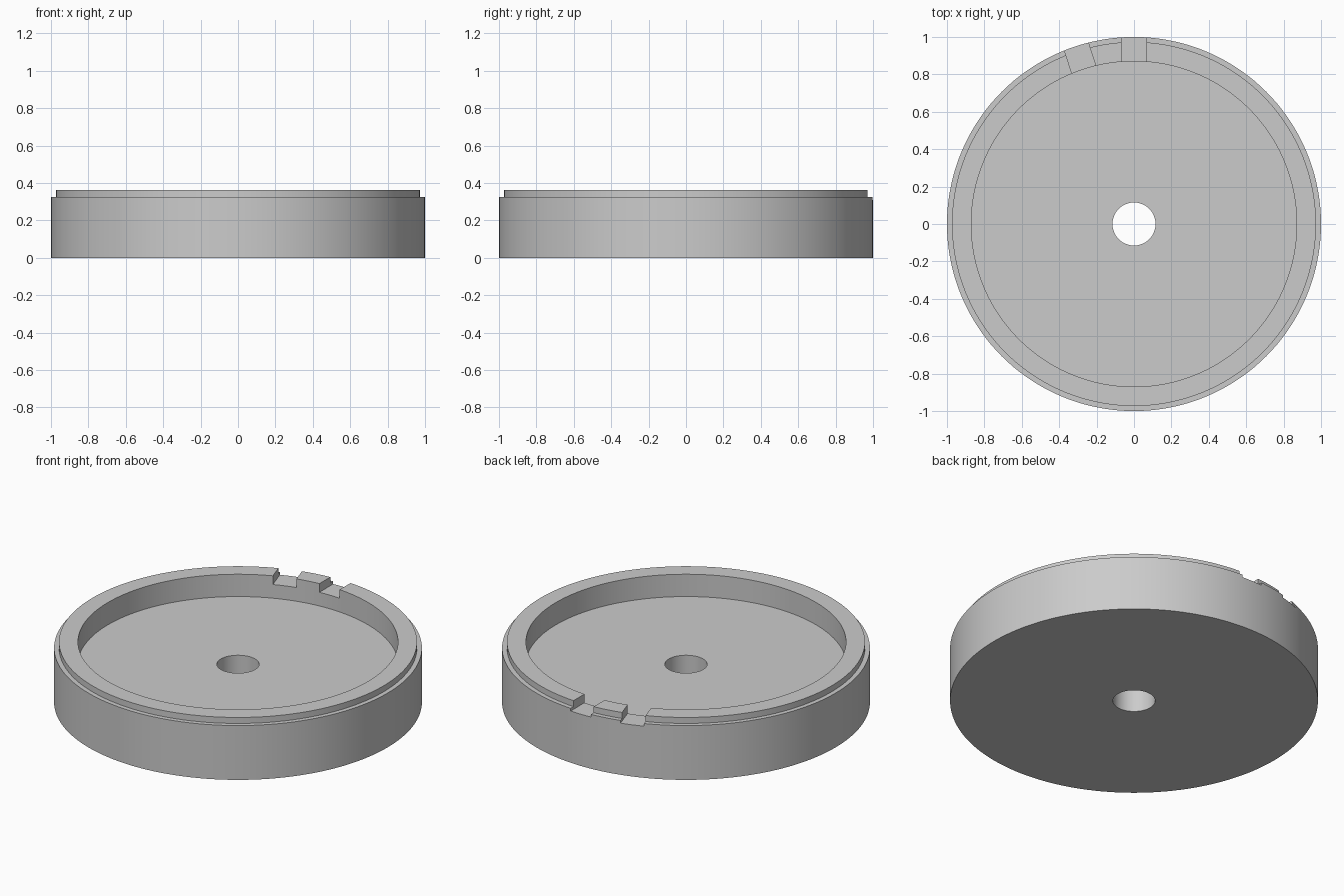
import bpy
import bmesh
from math import radians, pi
from mathutils import Matrix

cube = bpy.data.objects.get("Cube")
if cube:
    bpy.data.objects.remove(cube, do_unlink=True)

SEGMENTS = 144
HEIGHT, LEDGE, FLOOR, NOTCH = 0.362, 0.326, 0.228, 0.31
OUTER, LIP, INNER, HOLE = 1.0, 0.973, 0.87, 0.115

grey = bpy.data.materials.new("plain grey")
grey.use_nodes = True
colour = (0.6, 0.6, 0.6, 1)
grey.diffuse_color = colour
grey.node_tree.nodes["Principled BSDF"].inputs["Base Color"].default_value = colour


def make_object(name, bm):
    bmesh.ops.recalc_face_normals(bm, faces=bm.faces)
    mesh = bpy.data.meshes.new(name)
    bm.to_mesh(mesh)
    bm.free()
    mesh.materials.append(grey)
    obj = bpy.data.objects.new(name, mesh)
    bpy.context.collection.objects.link(obj)
    return obj


def lathe(name, profile):
    """Revolve a closed (radius, height) profile about z."""
    bm = bmesh.new()
    verts = [bm.verts.new((r, 0, z)) for r, z in profile]
    edges = [bm.edges.new((a, b)) for a, b in zip(verts, verts[1:] + verts[:1])]
    bmesh.ops.spin(bm, geom=verts + edges, cent=(0, 0, 0), axis=(0, 0, 1),
                   angle=2 * pi, steps=SEGMENTS, use_merge=True)
    bmesh.ops.remove_doubles(bm, verts=bm.verts, dist=0.0001)
    return make_object(name, bm)


# Shallow dish with a stepped lip and a centre bore
dish = lathe("dish", [
    (HOLE, 0), (OUTER, 0), (OUTER, LEDGE), (LIP, LEDGE),
    (LIP, HEIGHT), (INNER, HEIGHT), (INNER, FLOOR), (HOLE, FLOOR)])

# Two locking notches through the back of the lip
bpy.context.view_layer.objects.active = dish
dish.select_set(True)
for angle in (0, 18):
    bm = bmesh.new()
    bmesh.ops.create_cube(bm, size=1, matrix=(
        Matrix.Rotation(radians(angle), 4, 'Z')
        @ Matrix.Translation((0, 0.95, NOTCH + 0.1))
        @ Matrix.Diagonal((0.134, 0.3, 0.2, 1))))
    cutter = make_object("notch_cutter", bm)
    cutter.hide_render = True
    cut = dish.modifiers.new("notch", 'BOOLEAN')
    cut.operation = 'DIFFERENCE'
    cut.solver = 'EXACT'
    cut.object = cutter
    bpy.ops.object.modifier_apply(modifier=cut.name)
    bpy.data.objects.remove(cutter, do_unlink=True)

bpy.ops.object.shade_smooth_by_angle(angle=radians(30))
